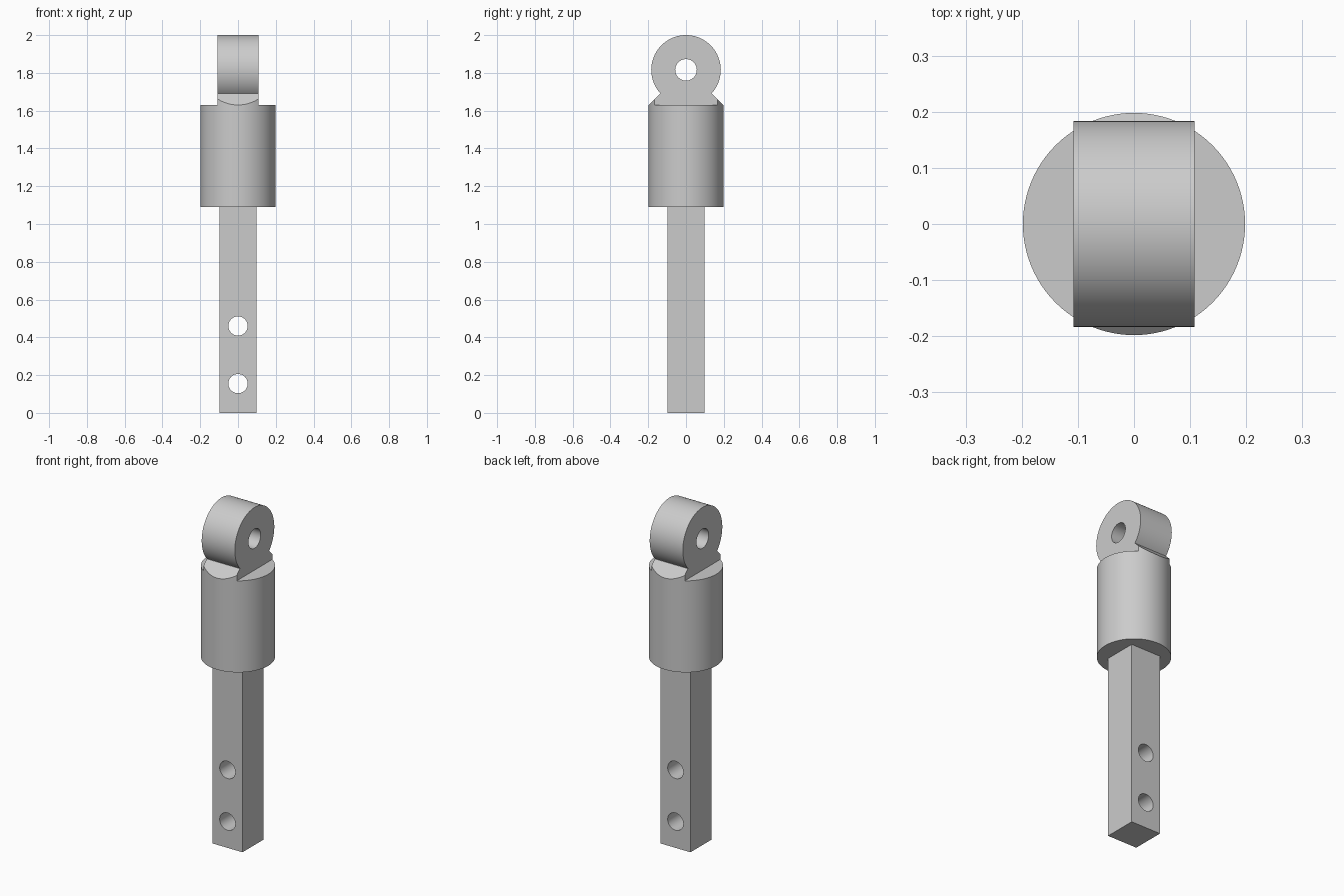
import bpy
import bmesh
from math import pi
from mathutils import Matrix

if "Cube" in bpy.data.objects:
    bpy.data.objects.remove(bpy.data.objects["Cube"], do_unlink=True)

# Key dimensions
SHANK_HALF = 0.098
COLLAR_R, COLLAR_BOTTOM, COLLAR_TOP = 0.198, 1.09, 1.63
EYE_R, EYE_Z, EYE_HALF = 0.184, 1.816, 0.108
PIN_R, BOLT_R = 0.057, 0.051

steel = bpy.data.materials.new("grey steel")
steel.use_nodes = True
colour = (0.6, 0.6, 0.6, 1)
steel.diffuse_color = colour
steel.node_tree.nodes["Principled BSDF"].inputs["Base Color"].default_value = colour


def finish(name, bm):
    bmesh.ops.recalc_face_normals(bm, faces=bm.faces)
    mesh = bpy.data.meshes.new(name)
    bm.to_mesh(mesh)
    bm.free()
    mesh.materials.append(steel)
    obj = bpy.data.objects.new(name, mesh)
    bpy.context.collection.objects.link(obj)
    return obj


def cylinder(name, radius, length, centre, axis="Z", sides=96):
    bm = bmesh.new()
    turn = {"Z": Matrix(), "X": Matrix.Rotation(pi / 2, 4, "Y"),
            "Y": Matrix.Rotation(pi / 2, 4, "X")}[axis]
    bmesh.ops.create_cone(bm, cap_ends=True, segments=sides, radius1=radius,
                          radius2=radius, depth=length,
                          matrix=Matrix.Translation(centre) @ turn)
    return finish(name, bm)


def prism(name, profile, half_width):
    """Extrude a (y, z) outline along x."""
    bm = bmesh.new()
    face = bm.faces.new([bm.verts.new((-half_width, y, z)) for y, z in profile])
    new = bmesh.ops.extrude_face_region(bm, geom=[face])["geom"]
    bmesh.ops.translate(bm, vec=(2 * half_width, 0, 0),
                        verts=[v for v in new if isinstance(v, bmesh.types.BMVert)])
    return finish(name, bm)


def combine(target, tool, operation):
    """Apply a boolean and discard the tool."""
    tool.hide_render = True
    mod = target.modifiers.new(operation.lower(), "BOOLEAN")
    mod.operation, mod.solver, mod.object = operation, "EXACT", tool
    bpy.context.view_layer.objects.active = target
    bpy.ops.object.modifier_apply(modifier=mod.name)
    bpy.data.objects.remove(tool, do_unlink=True)


# Square shank with two bolt holes from front to back
h = SHANK_HALF
shank = prism("square_shank", [(-h, 0), (h, 0), (h, COLLAR_BOTTOM), (-h, COLLAR_BOTTOM)], h)
for z in (0.155, 0.46):
    combine(shank, cylinder("bolt_hole", BOLT_R, 1, (0, 0, z), "Y", 48), "DIFFERENCE")

# Round collar
collar = cylinder("round_collar", COLLAR_R, COLLAR_TOP - COLLAR_BOTTOM,
                  (0, 0, (COLLAR_TOP + COLLAR_BOTTOM) / 2))

# Sloped neck, trimmed to the collar's outline
r, rise = COLLAR_R, 0.061
eye = prism("pin_eye", [(-r, COLLAR_TOP), (r, COLLAR_TOP),
                        (r - rise, COLLAR_TOP + rise), (rise - r, COLLAR_TOP + rise)], EYE_HALF)
combine(eye, cylinder("neck_trim", COLLAR_R, 1, (0, 0, COLLAR_TOP)), "INTERSECT")

# Ring on the neck, with the pin hole through it
combine(eye, cylinder("ring", EYE_R, 2 * EYE_HALF, (0, 0, EYE_Z), "X"), "UNION")
combine(eye, cylinder("pin_hole", PIN_R, 1, (0, 0, EYE_Z), "X", 48), "DIFFERENCE")

# Smooth curved walls, crisp edges
bpy.ops.object.select_all(action="DESELECT")
for obj in (shank, collar, eye):
    obj.select_set(True)
bpy.context.view_layer.objects.active = eye
bpy.ops.object.shade_smooth_by_angle(angle=pi / 6)
